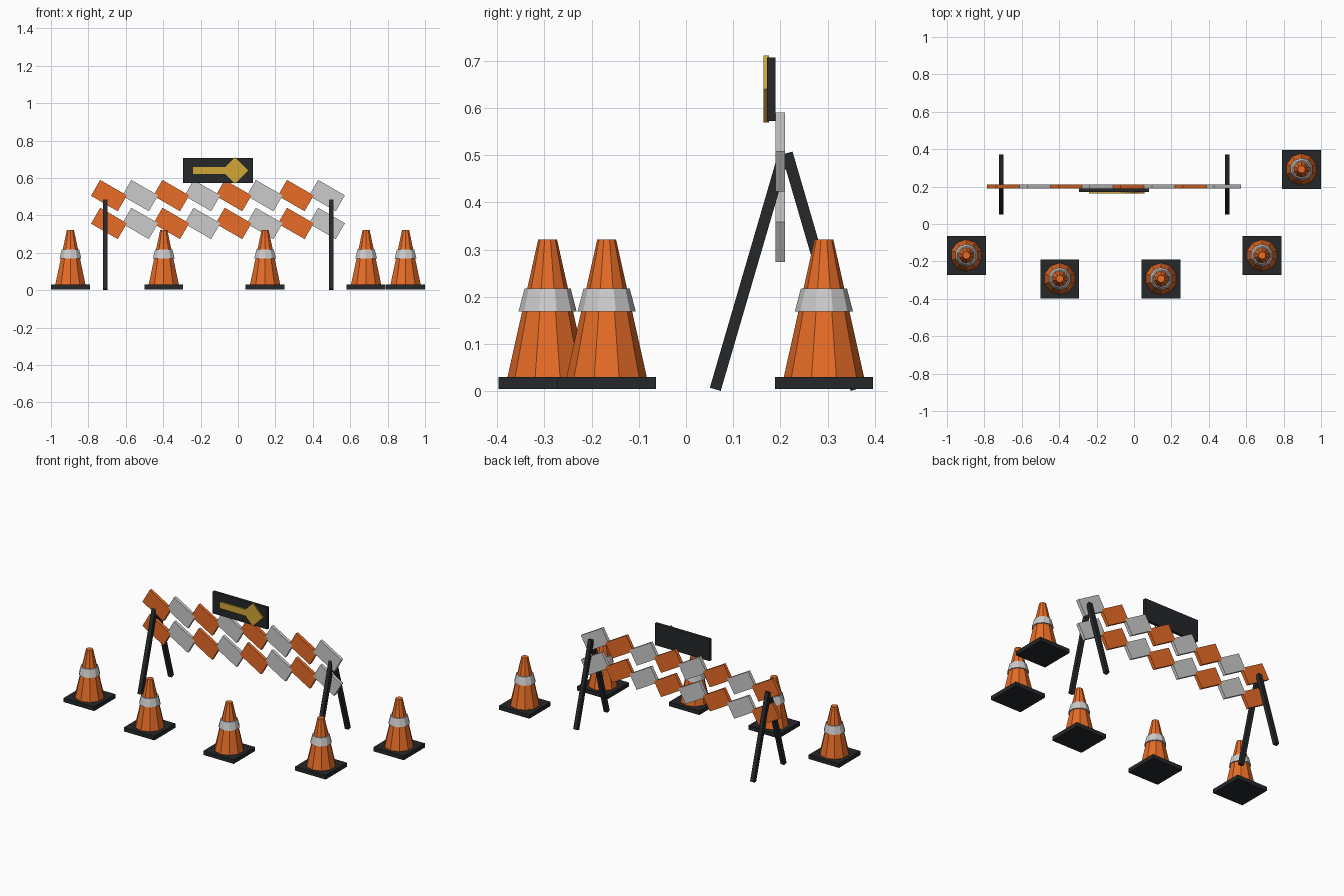
import bpy, math
from mathutils import Vector

if "Cube" in bpy.data.objects:
    bpy.data.objects.remove(bpy.data.objects["Cube"])


def material(name, rgb):
    m = bpy.data.materials.new(name)
    m.diffuse_color = (*rgb, 1)
    m.use_nodes = True
    m.node_tree.nodes["Principled BSDF"].inputs["Base Color"].default_value = m.diffuse_color
    return m


ORANGE = material("orange", (0.80, 0.15, 0.02))
BLACK = material("black", (0.018, 0.02, 0.023))
YELLOW = material("yellow", (0.65, 0.38, 0.035))
WHITE = material("pale_grey", (0.55, 0.55, 0.55))


def finish(name, mat):
    o = bpy.context.object
    o.name = name
    o.data.materials.append(mat)
    return o


def box(name, loc, size, mat, rot=(0, 0, 0)):
    bpy.ops.mesh.primitive_cube_add(size=1, location=loc, rotation=rot)
    o = finish(name, mat)
    o.scale = size
    return o


def frustum(name, x, y, z0, z1, r0, r1, mat):
    bpy.ops.mesh.primitive_cone_add(vertices=10, radius1=r0, radius2=r1,
                                    depth=z1 - z0, location=(x, y, (z0 + z1) / 2))
    return finish(name, mat)


# Traffic cones: square foot, tapered body, reflective collar
cones = [(-0.896, -0.168), (-0.397, -0.293), (0.145, -0.293),
         (0.685, -0.168), (0.896, 0.292)]
for i, (x, y) in enumerate(cones, 1):
    box(f"cone_foot_{i}", (x, y, 0.0175), (0.208, 0.208, 0.025), BLACK)
    frustum(f"cone_body_{i}", x, y, 0.03, 0.321, 0.085, 0.02, ORANGE)
    frustum(f"cone_collar_{i}", x, y, 0.169, 0.217, 0.0615, 0.049, WHITE)

# A-frame legs at each end of the barrier
for side, x in (("left", -0.71), ("right", 0.498)):
    for end, s in (("front", -1), ("back", 1)):
        foot = Vector((x, 0.211 + s * 0.149, 0.004))
        top = Vector((x, 0.211 + s * 0.003, 0.504))
        d = top - foot
        box(f"{side}_{end}_leg", (foot + top) / 2, (0.025, 0.024, d.length), BLACK,
            (math.atan2(-d.y, d.z), 0, 0))

# Two rows of tilted barrier panels in alternating colours
for row, z in (("lower", 0.357), ("upper", 0.506)):
    for i in range(8):
        box(f"{row}_panel_{i + 1}", (-0.69 + i * 0.1665, 0.2, z),
            (0.165, 0.02, 0.098), WHITE if i % 2 else ORANGE,
            (0, math.radians(30), 0))

# Direction sign with raised arrow
box("sign_board", (-0.108, 0.181, 0.639), (0.374, 0.018, 0.134), BLACK)
box("arrow_shaft", (-0.135, 0.17, 0.64), (0.21, 0.012, 0.04), YELLOW)
box("arrow_head", (-0.015, 0.17, 0.64), (0.1, 0.012, 0.1), YELLOW,
    (0, math.radians(45), 0))
